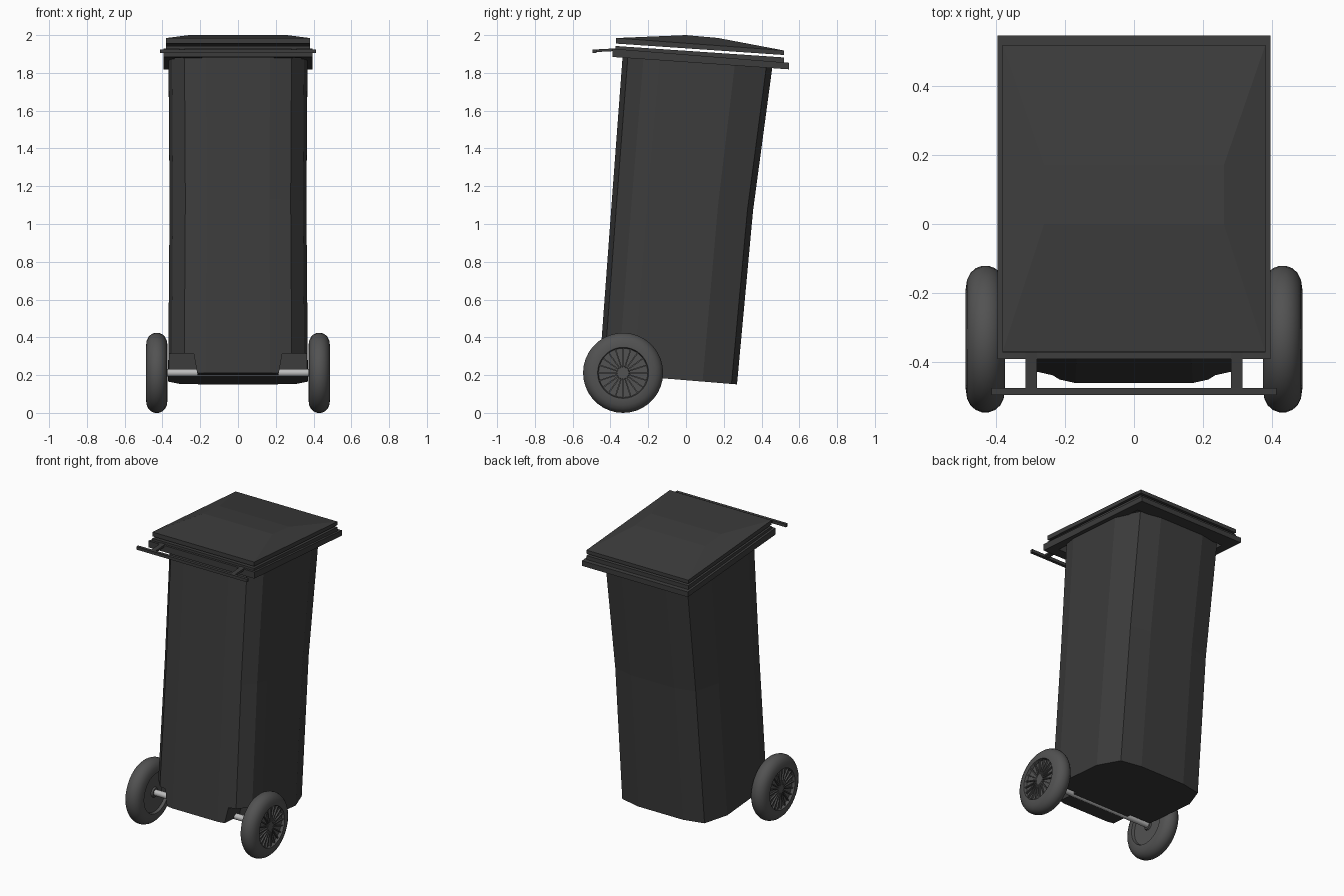
import bpy, bmesh, math
from mathutils import Matrix, Vector

if "Cube" in bpy.data.objects:
    bpy.data.objects.remove(bpy.data.objects["Cube"])


def material(name, v):
    m = bpy.data.materials.new(name)
    m.diffuse_color = (v, v, v, 1)
    m.use_nodes = True
    m.node_tree.nodes["Principled BSDF"].inputs["Base Color"].default_value = m.diffuse_color
    return m


DARK = material("dark_plastic", 0.045)
RUBBER = material("rubber", 0.085)
STEEL = material("steel", 0.5)


def finish(bm, name, mat, smooth=None):
    bmesh.ops.recalc_face_normals(bm, faces=bm.faces)
    me = bpy.data.meshes.new(name)
    bm.to_mesh(me)
    bm.free()
    ob = bpy.data.objects.new(name, me)
    bpy.context.collection.objects.link(ob)
    me.materials.append(mat)
    if smooth:
        bpy.ops.object.select_all(action='DESELECT')
        ob.select_set(True)
        bpy.context.view_layer.objects.active = ob
        bpy.ops.object.shade_smooth_by_angle(angle=math.radians(smooth))
    return ob


def loft(bm, rings, caps=True, closed=False):
    vs = [[bm.verts.new(p) for p in r] for r in rings]
    pairs = list(zip(vs, vs[1:])) + ([(vs[-1], vs[0])] if closed else [])
    for a, b in pairs:
        n = len(a)
        for i in range(n):
            bm.faces.new((a[i], a[(i + 1) % n], b[(i + 1) % n], b[i]))
    if caps:
        bm.faces.new(vs[0])
        bm.faces.new(vs[-1])


def rect(hx, y0, y1, z, slope):
    # rectangle ring lying on the tilted plane z + slope * y
    return [(x, y, z + slope * y) for x, y in ((-hx, y0), (hx, y0), (hx, y1), (-hx, y1))]


def box(bm, size, mat):
    bmesh.ops.create_cube(bm, size=1, matrix=mat @ Matrix.Diagonal((*size, 1)))


# body: faceted section lofted through three tilted levels
half = [(0.46, -1), (0.77, -0.93), (0.95, -0.72), (1, -0.5), (1, 0.5), (0.83, 0.92), (0.45, 1)]
section = half + [(-x, y) for x, y in reversed(half)]
levels = [(0.37, -0.46, 0.27, 0.173), (0.362, -0.392, 0.355, 1.1), (0.368, -0.335, 0.457, 1.868)]
rings = []
for hx, y0, y1, z in levels:
    c, h = (y0 + y1) / 2, (y1 - y0) / 2
    rings.append([(x * hx, c + y * h, z - 0.082 * (c + y * h)) for x, y in section])
bm = bmesh.new()
loft(bm, rings)
body = finish(bm, "bin_body", DARK)

# axle recesses either side of the central front block
bm = bmesh.new()
for s in (-1, 1):
    prof = [(0.195, 0.1), (0.5, 0.1), (0.5, 0.315), (0.235, 0.315)]
    loft(bm, [[(s * x, y, z) for x, z in prof] for y in (-0.7, -0.29)])
cutter = finish(bm, "recess_cutter", DARK)
mod = body.modifiers.new("recess", 'BOOLEAN')
mod.operation, mod.solver, mod.object = 'DIFFERENCE', 'EXACT', cutter
bpy.context.view_layer.objects.active = body
bpy.ops.object.modifier_apply(modifier=mod.name)
bpy.data.objects.remove(cutter)
# open the top of the bin
bm = bmesh.new()
bm.from_mesh(body.data)
top = [f for f in bm.faces if f.normal.z > 0.9 and f.calc_center_median().z > 1.7]
bmesh.ops.delete(bm, geom=top, context='FACES')
bm.to_mesh(body.data)
bm.free()

# rim: stepped hollow frame
bm = bmesh.new()
loft(bm, [rect(0.395, -0.39, 0.545, 1.857, -0.07),
          rect(0.395, -0.39, 0.545, 1.897, -0.08),
          rect(0.38, -0.372, 0.518, 1.897, -0.08),
          rect(0.38, -0.372, 0.518, 1.917, -0.068),
          rect(0.335, -0.315, 0.435, 1.917, -0.068),
          rect(0.335, -0.315, 0.435, 1.857, -0.07)], caps=False, closed=True)
finish(bm, "rim", DARK)

# lid: thin slab with a raised hipped top
bm = bmesh.new()
loft(bm, [rect(0.38, -0.37, 0.518, 1.930, -0.068),
          rect(0.38, -0.37, 0.518, 1.957, -0.074),
          rect(0.26, 0.0, 0.17, 2.0, -0.09)])
finish(bm, "lid", DARK)

# handle: bar on two struts
bm = bmesh.new()
box(bm, (0.825, 0.02, 0.02), Matrix.Translation((0, -0.485, 1.915)))
for s in (-1, 1):
    box(bm, (0.033, 0.12, 0.014),
        Matrix.Translation((s * 0.297, -0.425, 1.92)) @ Matrix.Rotation(math.radians(3), 4, 'X'))
finish(bm, "handle", DARK)

# axle
AY, AZ = -0.333, 0.212
bm = bmesh.new()
bmesh.ops.create_cone(bm, cap_ends=True, segments=16, radius1=0.02, radius2=0.02, depth=0.8,
                      matrix=Matrix.Translation((0, AY, AZ)) @ Matrix.Rotation(math.pi / 2, 4, 'Y'))
finish(bm, "axle", STEEL, 40)

# wheels: lathed tyre and hub, with radial spokes on the outer face
side = [(0.03, 0.048), (0.034, 0.038), (0.13, 0.038), (0.135, 0.057), (0.145, 0.057),
        (0.172, 0.053), (0.192, 0.043), (0.205, 0.028), (0.212, 0.010)]
profile = side + [(r, -o) for r, o in reversed(side)]
for s, label in ((-1, "left"), (1, "right")):
    cx = s * 0.43
    bm = bmesh.new()
    N = 36
    loft(bm, [[(cx + o, AY + r * math.cos(2 * math.pi * i / N), AZ + r * math.sin(2 * math.pi * i / N))
               for i in range(N)] for r, o in profile])
    finish(bm, label + "_wheel", RUBBER, 35)
    bm = bmesh.new()
    for k in range(20):
        m = (Matrix.Translation((cx + s * 0.042, AY, AZ)) @ Matrix.Rotation(2 * math.pi * k / 20, 4, 'X')
             @ Matrix.Translation((0, 0.081, 0)))
        box(bm, (0.014, 0.108, 0.007), m)
    finish(bm, label + "_spokes", RUBBER)
